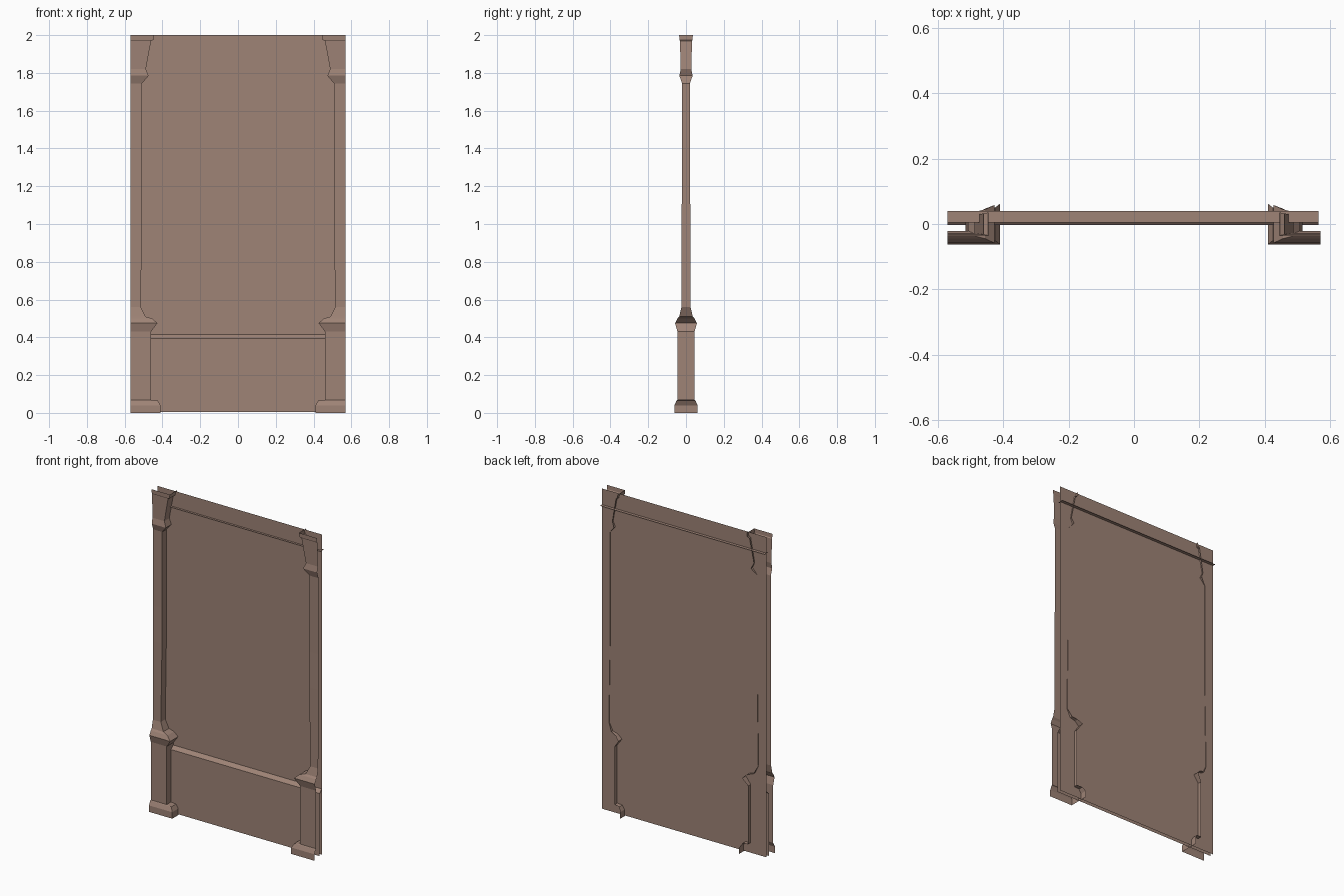
import bpy

if "Cube" in bpy.data.objects:
    bpy.data.objects.remove(bpy.data.objects["Cube"])

stone = bpy.data.materials.new("warm brown stone")
stone.diffuse_color = (0.342, 0.227, 0.181, 1)
stone.use_nodes = True
stone.node_tree.nodes["Principled BSDF"].inputs["Base Color"].default_value = stone.diffuse_color


def make_object(name, verts, faces):
    mesh = bpy.data.meshes.new(name)
    mesh.from_pydata(verts, [], faces)
    mesh.materials.append(stone)
    obj = bpy.data.objects.new(name, mesh)
    bpy.context.collection.objects.link(obj)
    return obj


def sheet(name, profile, x0=-0.57, x1=0.565):
    """Open sheet: a (y, z) profile, listed upwards, swept along x."""
    verts, faces = [], []
    for y, z in profile:
        verts += [(x0, y, z), (x1, y, z)]
    for i in range(len(profile) - 1):
        a = 2 * i
        faces.append((a, a + 1, a + 3, a + 2))
    return make_object(name, verts, faces)


# Wall sheet, raised lower panel with sloped top, thin top shelf
sheet("wall_panel", [(0.02, 0.005), (0.02, 0.415), (0.02, 1.9), (0.02, 2.0)])
sheet("lower_panel", [(-0.003, 0.005), (-0.003, 0.395), (0.019, 0.415)])
sheet("top_shelf", [(0.005, 1.9), (0.04, 1.9)])

# Pilaster outline: inner edge x, half depth y, height z
OUTLINE = [
    (0.41, 0.062, 0.0), (0.41, 0.062, 0.04), (0.425, 0.05, 0.065),
    (0.46, 0.045, 0.068), (0.46, 0.045, 0.43), (0.427, 0.058, 0.475),
    (0.455, 0.045, 0.50), (0.49, 0.036, 0.51), (0.515, 0.024, 0.56),
    (0.508, 0.023, 1.05), (0.508, 0.021, 1.27), (0.508, 0.021, 1.745),
    (0.473, 0.035, 1.785), (0.488, 0.028, 1.82), (0.46, 0.032, 1.97),
    (0.447, 0.035, 1.975), (0.445, 0.036, 2.0),
]


def pilaster(name, side):
    """Front face and inner return, open at the outer side and back."""
    verts, faces = [], []
    for x, d, z in OUTLINE:
        verts += [(side * 0.57, -d, z), (side * x, -d, z), (side * x, d, z)]
    for i in range(len(OUTLINE) - 1):
        for k in range(2):
            a = 3 * i + k
            f = (a, a + 1, a + 4, a + 3)
            faces.append(f if side < 0 else f[::-1])
    return make_object(name, verts, faces)


pilaster("left_pilaster", -1)
pilaster("right_pilaster", 1)
